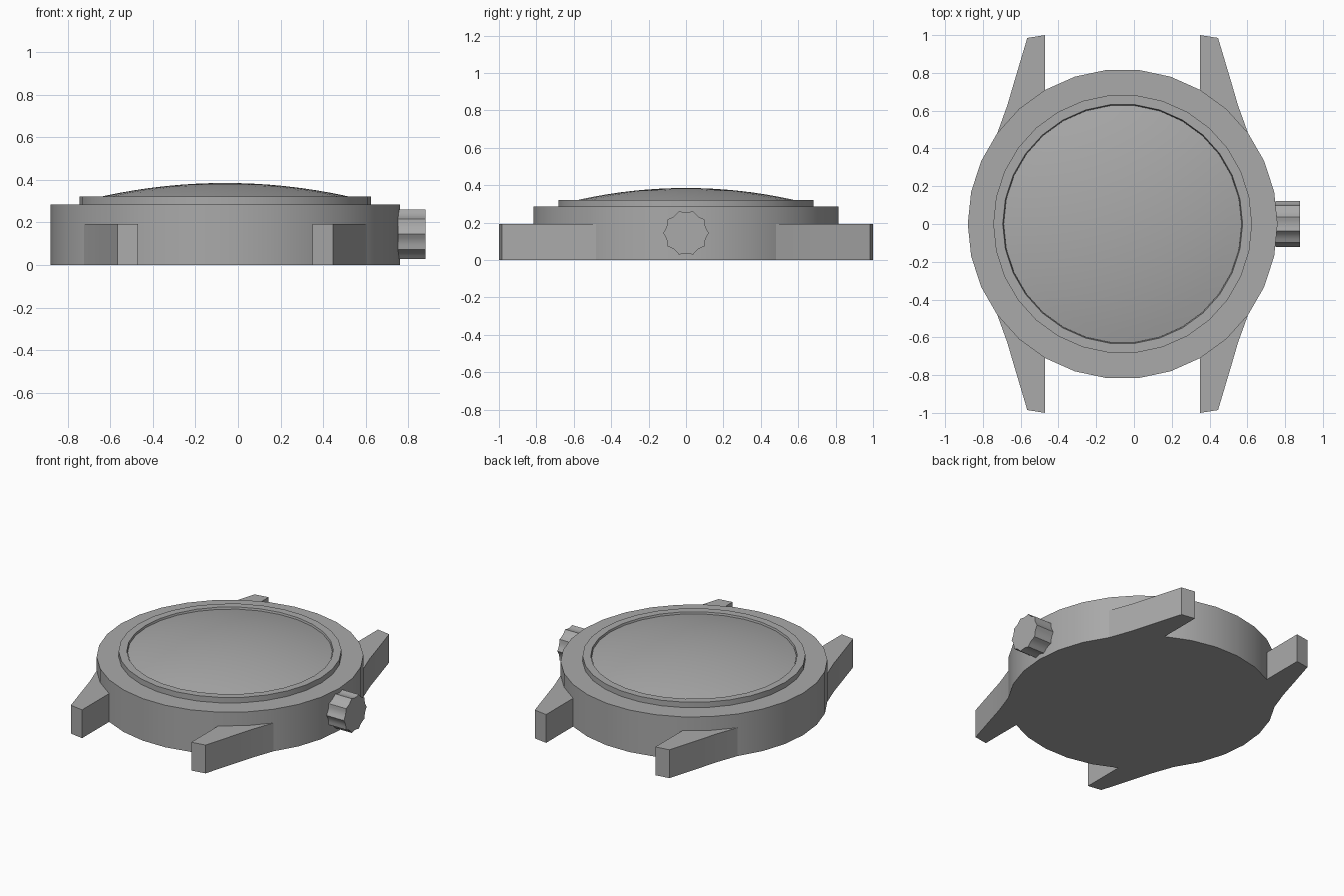
import bpy
import bmesh
from math import sin, cos, pi, radians, sqrt
from mathutils import Vector

if "Cube" in bpy.data.objects:
    bpy.data.objects.remove(bpy.data.objects["Cube"], do_unlink=True)

CX = -0.06        # the case sits off centre because the crown sticks out
CASE_R = 0.82
SIDES = 30

steel = bpy.data.materials.new("grey_steel")
steel.use_nodes = True
GREY = (0.4, 0.4, 0.4, 1)
steel.diffuse_color = GREY
steel.node_tree.nodes["Principled BSDF"].inputs["Base Color"].default_value = GREY


def finish(name, bm, angle=30):
    bmesh.ops.remove_doubles(bm, verts=bm.verts, dist=1e-5)
    bmesh.ops.recalc_face_normals(bm, faces=bm.faces)
    mesh = bpy.data.meshes.new(name)
    bm.to_mesh(mesh)
    bm.free()
    mesh.materials.append(steel)
    obj = bpy.data.objects.new(name, mesh)
    bpy.context.collection.objects.link(obj)
    bpy.ops.object.select_all(action="DESELECT")
    obj.select_set(True)
    bpy.context.view_layer.objects.active = obj
    bpy.ops.object.shade_smooth_by_angle(angle=radians(angle))
    return obj


def lathe(name, profile):
    """Spin a (radius, height) profile around the case axis."""
    bm = bmesh.new()
    verts = [bm.verts.new((CX + r, 0, z)) for r, z in profile]
    edges = [bm.edges.new(pair) for pair in zip(verts, verts[1:])]
    bmesh.ops.spin(bm, geom=verts + edges, cent=(CX, 0, 0), axis=(0, 0, 1),
                   angle=2 * pi, steps=SIDES)
    return finish(name, bm)


def prism(name, outline, direction, angle=30):
    """Extrude a closed outline along a direction."""
    bm = bmesh.new()
    face = bm.faces.new([bm.verts.new(p) for p in outline])
    new = bmesh.ops.extrude_face_region(bm, geom=[face], use_keep_orig=True)["geom"]
    moved = [v for v in new if isinstance(v, bmesh.types.BMVert)]
    bmesh.ops.translate(bm, verts=moved, vec=Vector(direction))
    return finish(name, bm, angle)


# Case body and the raised bezel with its recessed inner lip
lathe("case", [(0, 0), (CASE_R, 0), (CASE_R, 0.285), (0.6, 0.285)])
lathe("bezel", [(0.685, 0.28), (0.685, 0.322), (0.635, 0.322), (0.63, 0.3)])

# Shallow spherical crystal
dome_r, dome_top, sphere_r = 0.63, 0.385, 2.68
rings = [dome_r * i / 9 for i in range(10)]
lathe("crystal", [(r, dome_top - sphere_r + sqrt(sphere_r ** 2 - r ** 2))
                  for r in rings])

# Four strap lugs that hug the rim of the case
rim = [(CASE_R * cos(radians(a)), CASE_R * sin(radians(a))) for a in (36, 48, 60)]
lug = rim + [(0.41, 1.0), (0.505, 0.985), (0.575, 0.75), (0.61, 0.63)]
for side, sx in (("left", 1), ("right", -1)):
    for end, sy in (("front", -1), ("back", 1)):
        prism(f"{end}_{side}_lug", [(CX + sx * x, sy * y, 0) for x, y in lug],
              (0, 0, 0.192))

# Fluted crown with concave scallops between its ridges
FLUTES, STEPS = 10, 4
crown = []
for i in range(FLUTES * STEPS):
    a = 2 * pi * i / (FLUTES * STEPS)
    r = 0.122 - 0.013 * sin(pi * (i % STEPS) / STEPS)
    crown.append((0.75, r * cos(a), 0.145 + r * sin(a)))
prism("crown", crown, (0.13, 0, 0), 35)
